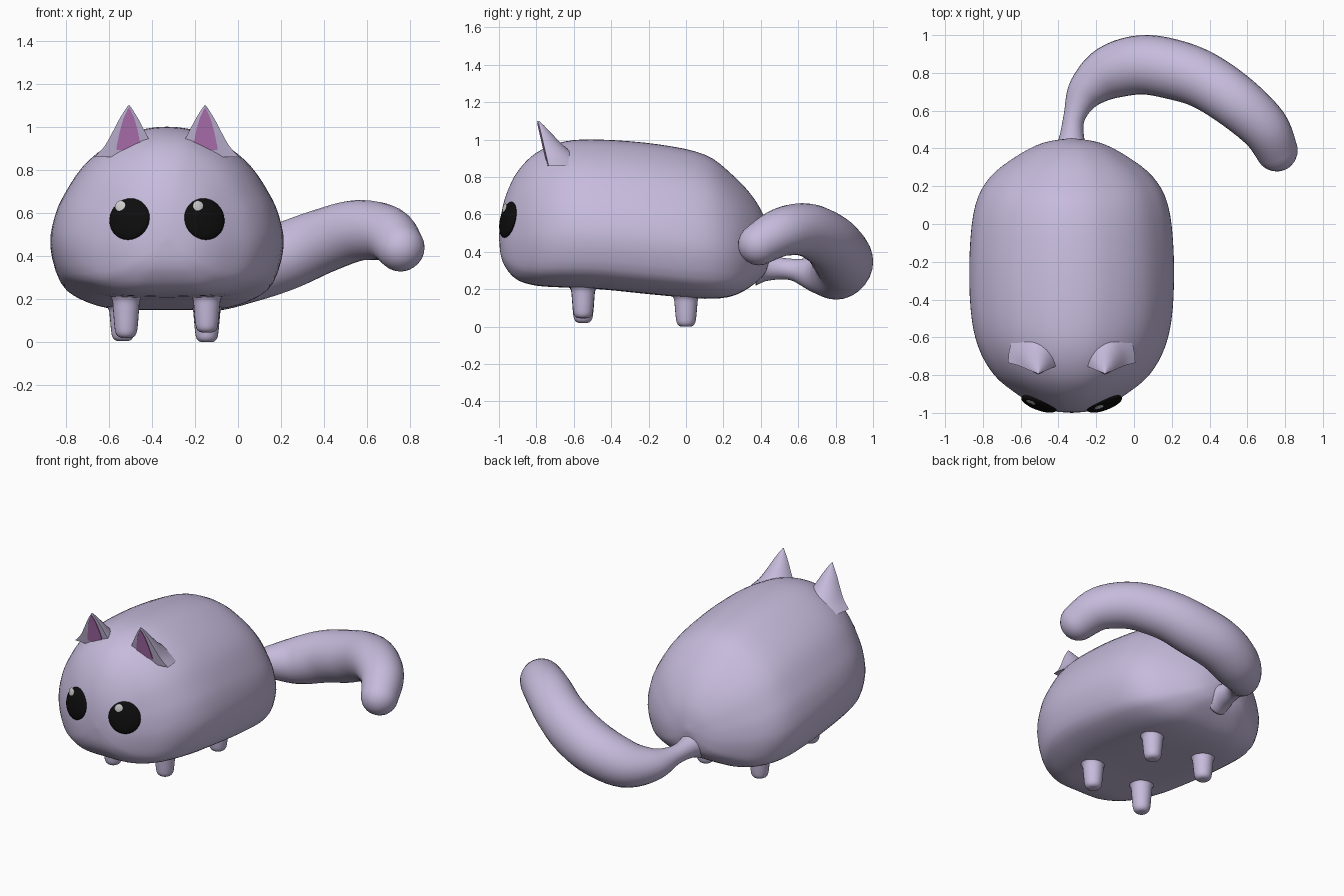
import bpy, bmesh, math
from mathutils import Vector

if "Cube" in bpy.data.objects:
    bpy.data.objects.remove(bpy.data.objects["Cube"])

CX = -0.33  # the body's mirror plane


def material(name, rgb):
    m = bpy.data.materials.new(name)
    m.diffuse_color = (*rgb, 1)
    m.use_nodes = True
    m.node_tree.nodes["Principled BSDF"].inputs["Base Color"].default_value = m.diffuse_color
    return m


FUR = material("lilac_fur", (0.57, 0.50, 0.72))
PINK = material("inner_ear_pink", (0.48, 0.19, 0.50))
BLACK = material("eye_black", (0.004, 0.004, 0.004))
WHITE = material("eye_shine", (0.75, 0.75, 0.75))


def spline(pts, n):
    """Catmull-Rom through points of any dimension, n steps per span."""
    p = [Vector(q) for q in pts]
    p = [p[0]] + p + [p[-1]]
    out = []
    for a, b, c, d in zip(p, p[1:], p[2:], p[3:]):
        for i in range(n):
            t = i / n
            out.append(0.5 * (2 * b + (c - a) * t + (2 * a - 5 * b + 4 * c - d) * t ** 2
                              + (3 * b - a - 3 * c + d) * t ** 3))
    return out + [p[-1]]


def loft(name, rings, mat, sharp=180):
    """Skin closed rings of equal length and cap both ends."""
    bm = bmesh.new()
    vs = [[bm.verts.new(p) for p in r] for r in rings]
    n = len(vs[0])
    for r, s in zip(vs, vs[1:]):
        for i in range(n):
            j = (i + 1) % n
            bm.faces.new((r[i], r[j], s[j], s[i]))
    bm.faces.new(vs[0][::-1])
    bm.faces.new(vs[-1])
    bmesh.ops.remove_doubles(bm, verts=bm.verts, dist=0.0004)
    bmesh.ops.recalc_face_normals(bm, faces=bm.faces)
    me = bpy.data.meshes.new(name)
    bm.to_mesh(me)
    bm.free()
    ob = bpy.data.objects.new(name, me)
    bpy.context.collection.objects.link(ob)
    return finish(ob, name, mat, sharp)


def finish(ob, name, mat, sharp=180):
    ob.name = name
    ob.data.materials.append(mat)
    bpy.ops.object.select_all(action='DESELECT')
    ob.select_set(True)
    bpy.context.view_layer.objects.active = ob
    bpy.ops.object.shade_smooth_by_angle(angle=math.radians(sharp))
    return ob


def disc(name, centre, normal, radius, thick, mat):
    """Flattened ball facing along a normal."""
    bpy.ops.mesh.primitive_uv_sphere_add(segments=32, ring_count=16, location=centre)
    ob = bpy.context.object
    ob.rotation_euler = normal.to_track_quat('Z', 'Y').to_euler()
    ob.scale = (radius, radius, thick)
    return finish(ob, name, mat)


# Body: flat-bottomed cross-section (half width, height) swept from nose to rump
half = spline([(0, 0), (.3, 0), (.55, .012), (.77, .06), (.92, .14), (1, .33), (.96, .5),
               (.87, .63), (.73, .77), (.54, .88), (.3, .965), (.14, .993), (0, 1)], 3)
section = [(s, u) for s, u in half] + [(-s, u) for s, u in half[-2:0:-1]]
# stations: y, half width, bottom, top
stations = spline([(-1, 0, .48, .48), (-.99, .10, .38, .59), (-.96, .19, .31, .71),
                   (-.9, .29, .25, .83), (-.8, .41, .22, .93), (-.65, .495, .21, .99),
                   (-.45, .535, .2, 1.0), (-.15, .54, .17, .975), (.1, .51, .15, .92),
                   (.25, .43, .165, .81), (.36, .29, .225, .69), (.43, .15, .3, .56),
                   (.455, 0, .43, .43)], 4)
loft("body", [[(CX + w * s, y, b + (t - b) * u) for s, u in section]
              for y, w, b, t in stations], FUR)

# Tail: path points with radius, closed by a rounded tip
path = spline([(-.33, .38, .32, .10), (-.33, .45, .315, .068), (-.315, .57, .305, .058),
               (-.255, .70, .28, .10), (-.13, .80, .285, .142), (.04, .843, .34, .157),
               (.22, .815, .40, .158), (.38, .755, .465, .15), (.55, .64, .518, .142),
               (.69, .51, .505, .13), (.755, .39, .44, .112)], 5)
end = (path[-1] - path[-2]).to_3d().normalized()
for k in range(1, 7):
    a = k * math.pi / 12
    path.append(Vector((*(Vector((.755, .39, .44)) + end * .112 * math.sin(a)),
                        .112 * math.cos(a))))
rings = []
for i, p in enumerate(path):
    tangent = (path[min(i + 1, len(path) - 1)] - path[max(i - 1, 0)]).to_3d()
    q = tangent.to_track_quat('Z', 'Y')
    rings.append([p.to_3d() + q @ Vector((p.w * math.cos(a), p.w * math.sin(a), 0))
                  for a in [j * math.tau / 28 for j in range(28)]])
loft("tail", rings, FUR)

# Legs: rounded stubs flaring into the belly (x, y, foot height, joint height)
for name, x, y, foot, top in (("front_leg_left", -.52, -.55, .02, .23),
                              ("front_leg_right", -.145, -.55, .045, .23),
                              ("back_leg_left", -.535, 0, .005, .18),
                              ("back_leg_right", -.145, 0, 0, .18)):
    prof = spline([(.09, 1), (.066, .84), (.06, .6), (.055, .3), (.048, .1), (.03, .01),
                   (0, 0)], 4)
    loft(name, [[(x + r * math.cos(a), y + r * math.sin(a), foot + (top - foot) * h)
                 for a in [j * math.tau / 24 for j in range(24)]] for r, h in prof], FUR)

for side, sx in (("left", -1), ("right", 1)):
    # Ear: flat front leaning forward, curved back (height fraction, half width, depth)
    ex = CX + sx * .177
    ear = []
    for t, w, d in spline([(0, .16, .24), (.2, .115, .17), (.45, .08, .105),
                           (.7, .049, .06), (.9, .02, .025), (1, .003, .004)], 3):
        y, z = -.735 - .055 * t, .86 + .24 * t
        back = [(ex + w * math.cos(a), y + d * math.sin(a), z)
                for a in [j * math.pi / 16 for j in range(17)]]
        front = [(ex + w * f, y - .006 * (1 - f * f), z) for f in (-.6, -.2, .2, .6)]
        ear.append(back + front)
    loft("ear_" + side, ear, FUR, 50)

    # Pink inner ear: thin triangular panel on the front of the ear
    panel = []
    for t, a, b in ((.14, -.058, .05), (.22, -.056, .054), (.5, -.042, .042),
                    (.75, -.025, .025), (.94, -.004, .004)):
        y, z = -.735 - .055 * t, .86 + .24 * t
        a, b = (a, b) if sx < 0 else (-b, -a)
        panel.append([(ex + a, y - .009, z), (ex + b, y - .009, z),
                      (ex + b, y + .002, z), (ex + a, y + .002, z)])
    loft("inner_ear_" + side, panel, PINK, 30)

    # Eye with a highlight at its upper left
    n = Vector((sx * .34, -.92, .22)).normalized()
    c = Vector((CX + sx * .174, -.952, .572))
    disc("eye_" + side, c, n, .099, .027, BLACK)
    off = Vector((-.036, 0, .056))
    off.y = -(off.x * n.x + off.z * n.z) / n.y
    disc("eye_shine_" + side, c + off + n * .02, n, .026, .006, WHITE)
